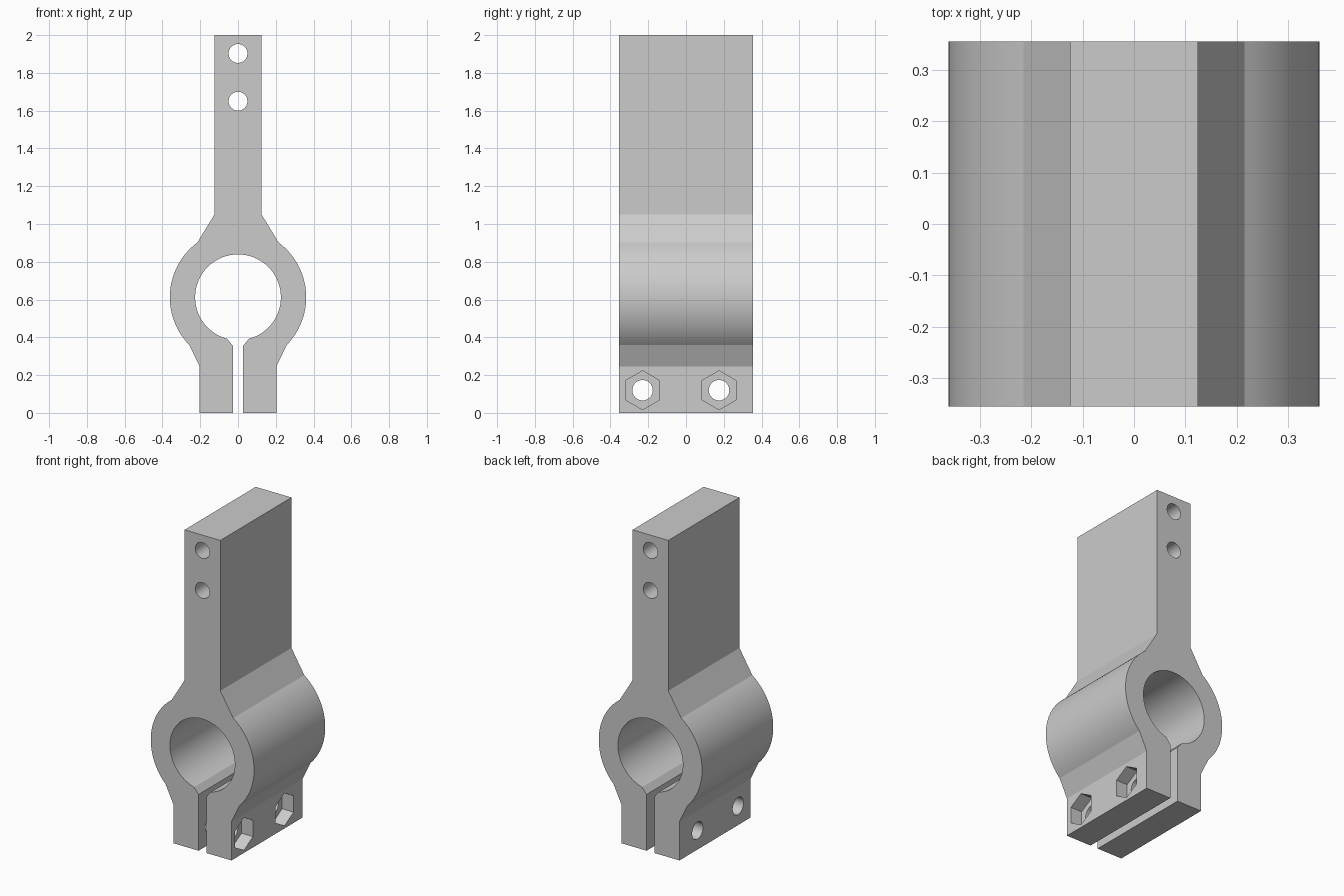
import bpy
import bmesh
import math
from mathutils import Matrix, Vector

cube = bpy.data.objects.get("Cube")
if cube:
    bpy.data.objects.remove(cube, do_unlink=True)

HALF_DEPTH = 0.355
CENTER_Z = 0.612
OUTER_R = 0.361
BORE_R = 0.227

grey = bpy.data.materials.new("plain grey")
grey.use_nodes = True
colour = (0.6, 0.6, 0.6, 1)
grey.diffuse_color = colour
grey.node_tree.nodes["Principled BSDF"].inputs["Base Color"].default_value = colour


def arc(radius, start, end, steps):
    """Points on a circle about the bore axis, angles measured from +x."""
    return [(radius * math.cos(a), CENTER_Z + radius * math.sin(a))
            for a in (start + (end - start) * i / steps for i in range(steps + 1))]


def cutter(name, axis, center, radius, length, sides, spin=0.0):
    """Hidden prism along the given axis."""
    bm = bmesh.new()
    turn = Vector((0, 0, 1)).rotation_difference(Vector(axis)).to_matrix().to_4x4()
    matrix = Matrix.Translation(center) @ turn @ Matrix.Rotation(spin, 4, "Z")
    bmesh.ops.create_cone(bm, cap_ends=True, segments=sides, radius1=radius,
                          radius2=radius, depth=length, matrix=matrix)
    mesh = bpy.data.meshes.new(name)
    bm.to_mesh(mesh)
    bm.free()
    mesh.materials.append(grey)
    obj = bpy.data.objects.new(name, mesh)
    bpy.context.collection.objects.link(obj)
    obj.hide_render = True
    return obj


# Right half of the outline: slot, foot, ring, neck and shank
half = [(0.027, 0.355), (0.027, 0.0), (0.203, 0.0), (0.203, 0.245)]
half += arc(OUTER_R, math.radians(-44.5), math.radians(53.5), 28)
half += [(0.125, 1.05), (0.125, 2.0)]

# Bore, opened at the bottom with a chamfer into the slot
mouth = math.asin(0.058 / BORE_R)
bore = arc(BORE_R, 1.5 * math.pi - mouth, -0.5 * math.pi + mouth, 64)
outline = half + [(-x, z) for x, z in reversed(half)] + bore

# Clamp body: extruded outline
bm = bmesh.new()
face = bm.faces.new([bm.verts.new((x, -HALF_DEPTH, z)) for x, z in outline])
result = bmesh.ops.extrude_face_region(bm, geom=[face])
moved = [v for v in result["geom"] if isinstance(v, bmesh.types.BMVert)]
bmesh.ops.translate(bm, verts=moved, vec=(0, 2 * HALF_DEPTH, 0))
bmesh.ops.recalc_face_normals(bm, faces=bm.faces)
mesh = bpy.data.meshes.new("clamp_body")
bm.to_mesh(mesh)
bm.free()
mesh.materials.append(grey)
body = bpy.data.objects.new("clamp_body", mesh)
bpy.context.collection.objects.link(body)

# Shank holes, clamp bolt holes and nut pockets
cutters = [cutter("shank_hole_cutter", (0, 1, 0), (0, 0, z), 0.05, 1, 40)
           for z in (1.65, 1.903)]
for y in (-0.23, 0.175):
    cutters.append(cutter("bolt_hole_cutter", (1, 0, 0), (0, y, 0.12), 0.054, 1, 40))
    cutters.append(cutter("nut_pocket_cutter", (1, 0, 0), (0.223, y, 0.12),
                          0.103, 0.2, 6, math.pi / 2))

bpy.ops.object.select_all(action="DESELECT")
body.select_set(True)
bpy.context.view_layer.objects.active = body
for tool in cutters:
    cut = body.modifiers.new(tool.name, "BOOLEAN")
    cut.operation = "DIFFERENCE"
    cut.solver = "EXACT"
    cut.object = tool
    bpy.ops.object.modifier_apply(modifier=cut.name)
for tool in cutters:
    bpy.data.objects.remove(tool, do_unlink=True)

bpy.ops.object.shade_smooth_by_angle(angle=math.radians(15))
